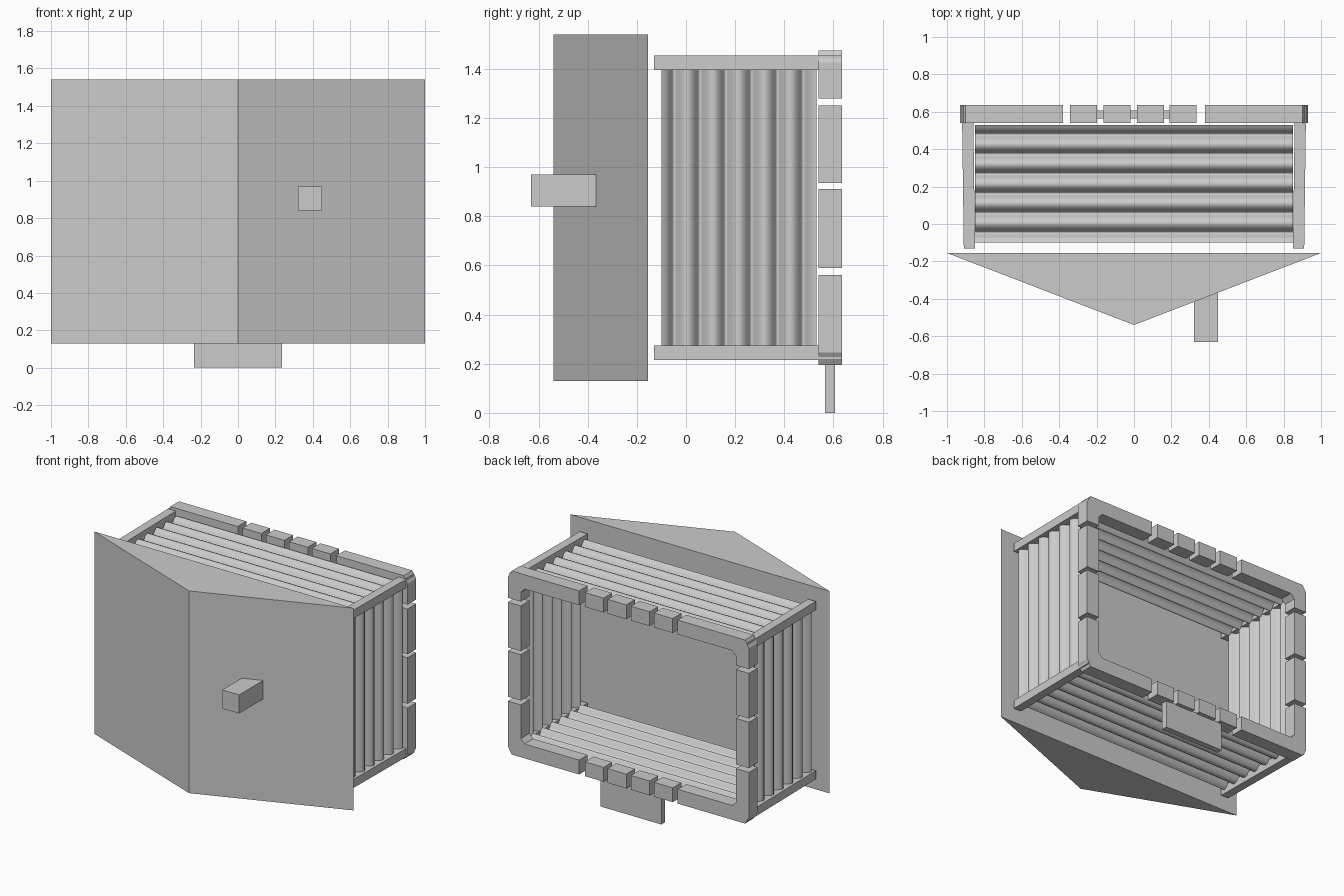
import bpy, bmesh, math

if "Cube" in bpy.data.objects:
    bpy.data.objects.remove(bpy.data.objects["Cube"])

ZC = 0.835  # mid height of the bellows body


def make(name, verts, faces):
    me = bpy.data.meshes.new(name)
    me.from_pydata(verts, [], faces)
    bm = bmesh.new()
    bm.from_mesh(me)
    bmesh.ops.recalc_face_normals(bm, faces=bm.faces)
    bm.to_mesh(me)
    bm.free()
    ob = bpy.data.objects.new(name, me)
    bpy.context.collection.objects.link(ob)
    return ob


def prism(name, pts, axis, lo, hi):
    """Extrude a polygon along axis: 'y' takes (x,z) points, 'z' takes (x,y) points."""
    n = len(pts)
    place = (lambda p, t: (p[0], t, p[1])) if axis == 'y' else (lambda p, t: (p[0], p[1], t))
    verts = [place(p, t) for t in (lo, hi) for p in pts]
    faces = [tuple(range(n)), tuple(range(n, 2 * n))]
    faces += [(i, (i + 1) % n, n + (i + 1) % n, n + i) for i in range(n)]
    return make(name, verts, faces)


def box(name, x0, x1, y0, y1, z0, z1):
    return prism(name, [(x0, y0), (x1, y0), (x1, y1), (x0, y1)], 'z', z0, z1)


# wedge shaped front and its knob
prism("front_wedge", [(-1, -0.155), (0, -0.54), (1, -0.155)], 'z', 0.13, 1.54)
box("front_knob", 0.32, 0.45, -0.63, -0.365, 0.84, 0.97)

# pleated bellows sheets
PLEATS, STEPS = 6, 8
profile = []
for i in range(PLEATS * STEPS + 1):
    a = 2 * math.pi * i / STEPS
    y = -0.10 + 0.63 * i / (PLEATS * STEPS) + 0.008 * math.sin(a)
    profile.append((y, 0.028 * math.cos(a)))


def pleated(name, half, place):
    verts = [place(s * half, y, d) for y, d in profile for s in (-1, 1)]
    faces = [(2 * i, 2 * i + 1, 2 * i + 3, 2 * i + 2) for i in range(len(profile) - 1)]
    ob = make(name, verts, faces)
    for p in ob.data.polygons:
        p.use_smooth = True


for s, side, level in ((-1, "left", "bottom"), (1, "right", "top")):
    pleated("bellows_" + side, 0.56, lambda t, y, d: (s * (0.87 + d), y, ZC + t))
    pleated("bellows_" + level, 0.85, lambda t, y, d: (t, y, ZC + s * (0.565 + d)))

# corner rails, slightly flared toward the rear
for sx in (-1, 1):
    for sz in (-1, 1):
        z0, z1 = sorted((ZC + sz * 0.56, ZC + sz * 0.62))
        prism("corner_rail", [(sx * 0.85, -0.13), (sx * 0.91, -0.13),
                              (sx * 0.92, 0.63), (sx * 0.86, 0.63)], 'z', z0, z1)

# rear frame: corner pieces with chamfered outer and inner corners
Y0, Y1, T = 0.54, 0.635, 0.10
for sx in (-1, 1):
    for sz, z_end in ((1, 1.28), (-1, 0.56)):
        zo = ZC + sz * 0.64
        zi = zo - sz * T
        prism("frame_corner", [(sx * 0.38, zo), (sx * 0.90, zo), (sx * 0.93, zo - sz * 0.05),
                               (sx * 0.93, z_end), (sx * 0.83, z_end),
                               (sx * 0.83, zi - sz * 0.03), (sx * 0.80, zi), (sx * 0.38, zi)],
              'y', Y0, Y1)
    # side blocks
    x0, x1 = sorted((sx * 0.83, sx * 0.93))
    for z0, z1 in ((0.59, 0.91), (0.935, 1.25)):
        box("frame_side_block", x0, x1, Y0, Y1, z0, z1)

# short blocks along the top and bottom of the frame
for x in (-0.27, -0.092, 0.088, 0.263):
    for sz in (-1, 1):
        z0, z1 = sorted((ZC + sz * 0.54, ZC + sz * 0.64))
        box("frame_short_block", x - 0.072, x + 0.072, Y0, Y1, z0, z1)

# mounting foot
box("foot", -0.235, 0.235, 0.565, 0.607, 0, 0.20)
